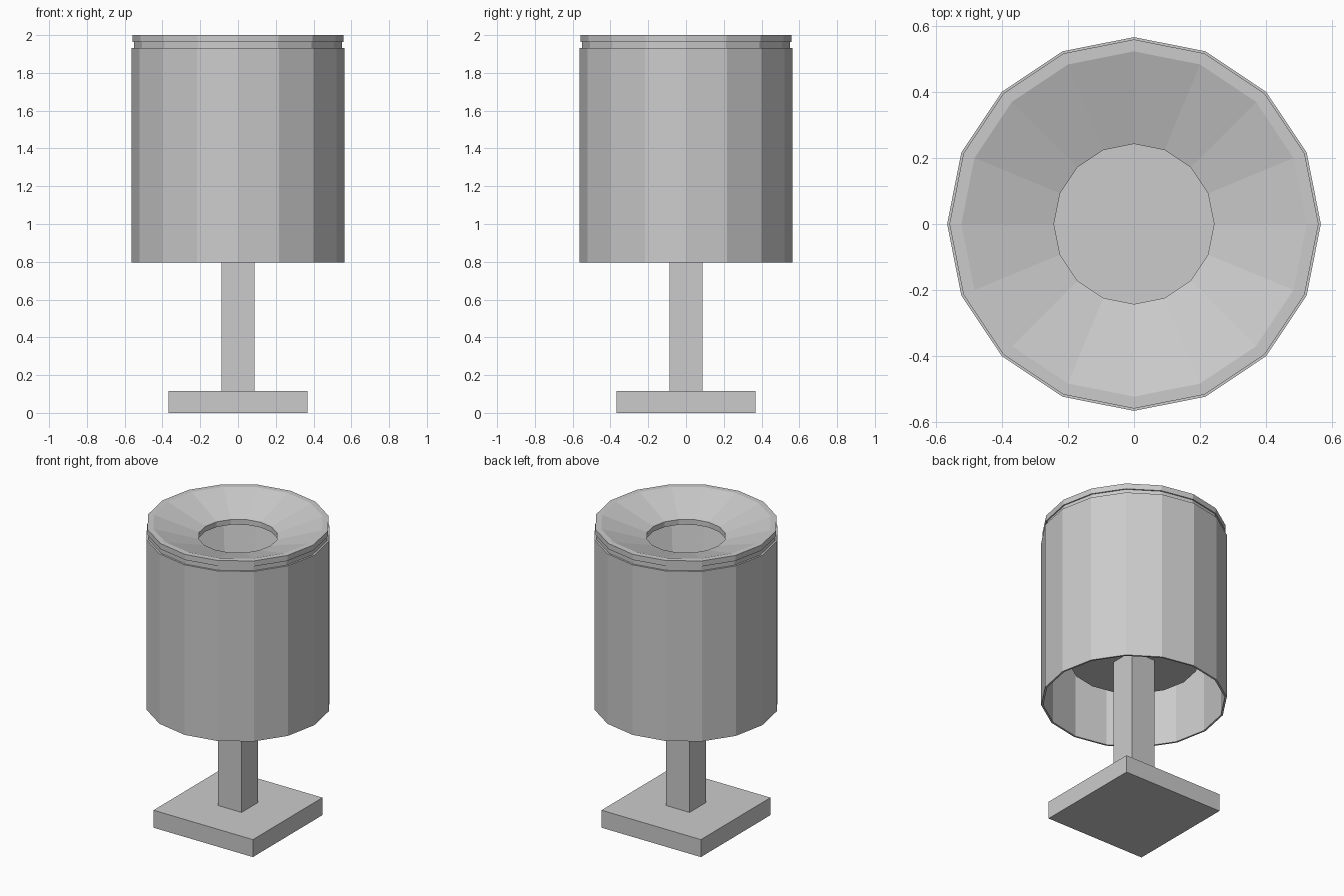
import bpy, bmesh, math

if "Cube" in bpy.data.objects:
    bpy.data.objects.remove(bpy.data.objects["Cube"])

SIDES = 16


def finish(name, bm):
    bmesh.ops.recalc_face_normals(bm, faces=bm.faces[:])
    mesh = bpy.data.meshes.new(name)
    bm.to_mesh(mesh)
    bm.free()
    obj = bpy.data.objects.new(name, mesh)
    bpy.context.collection.objects.link(obj)
    return obj


def lathe(name, profile, closed=True):
    """Spin an (r, z) profile; open profiles get their two ends capped."""
    bm = bmesh.new()
    rings = []
    for r, z in profile:
        rings.append([bm.verts.new((r * math.cos(2 * math.pi * i / SIDES),
                                    r * math.sin(2 * math.pi * i / SIDES), z))
                      for i in range(SIDES)])
    pairs = list(zip(rings, rings[1:]))
    if closed:
        pairs.append((rings[-1], rings[0]))
    for a, b in pairs:
        for i in range(SIDES):
            j = (i + 1) % SIDES
            bm.faces.new((a[i], a[j], b[j], b[i]))
    if not closed:
        bm.faces.new(rings[0])
        bm.faces.new(rings[-1])
    return finish(name, bm)


def box(name, half, z0, z1):
    bm = bmesh.new()
    bmesh.ops.create_cube(bm, size=1)
    for v in bm.verts:
        v.co = (v.co.x * 2 * half, v.co.y * 2 * half, z1 if v.co.z > 0 else z0)
    return finish(name, bm)


# Square foot and post
box("base_plate", 0.368, 0.0, 0.117)
box("post", 0.088, 0.117, 1.08)

# Thin open-ended outer sleeve
lathe("outer_shell", [(0.565, 0.795), (0.565, 1.933), (0.553, 1.933), (0.553, 0.795)])

# Inner container standing on the post, open at the top
lathe("inner_bin", [(0.395, 1.075), (0.55, 1.925), (0.55, 1.963),
                    (0.535, 1.963), (0.535, 1.925), (0.38, 1.09)], closed=False)

# Funnel lid with central opening
lathe("funnel_lid", [(0.558, 1.963), (0.558, 2.0), (0.522, 2.0),
                     (0.242, 1.91), (0.242, 1.875), (0.522, 1.963)])
